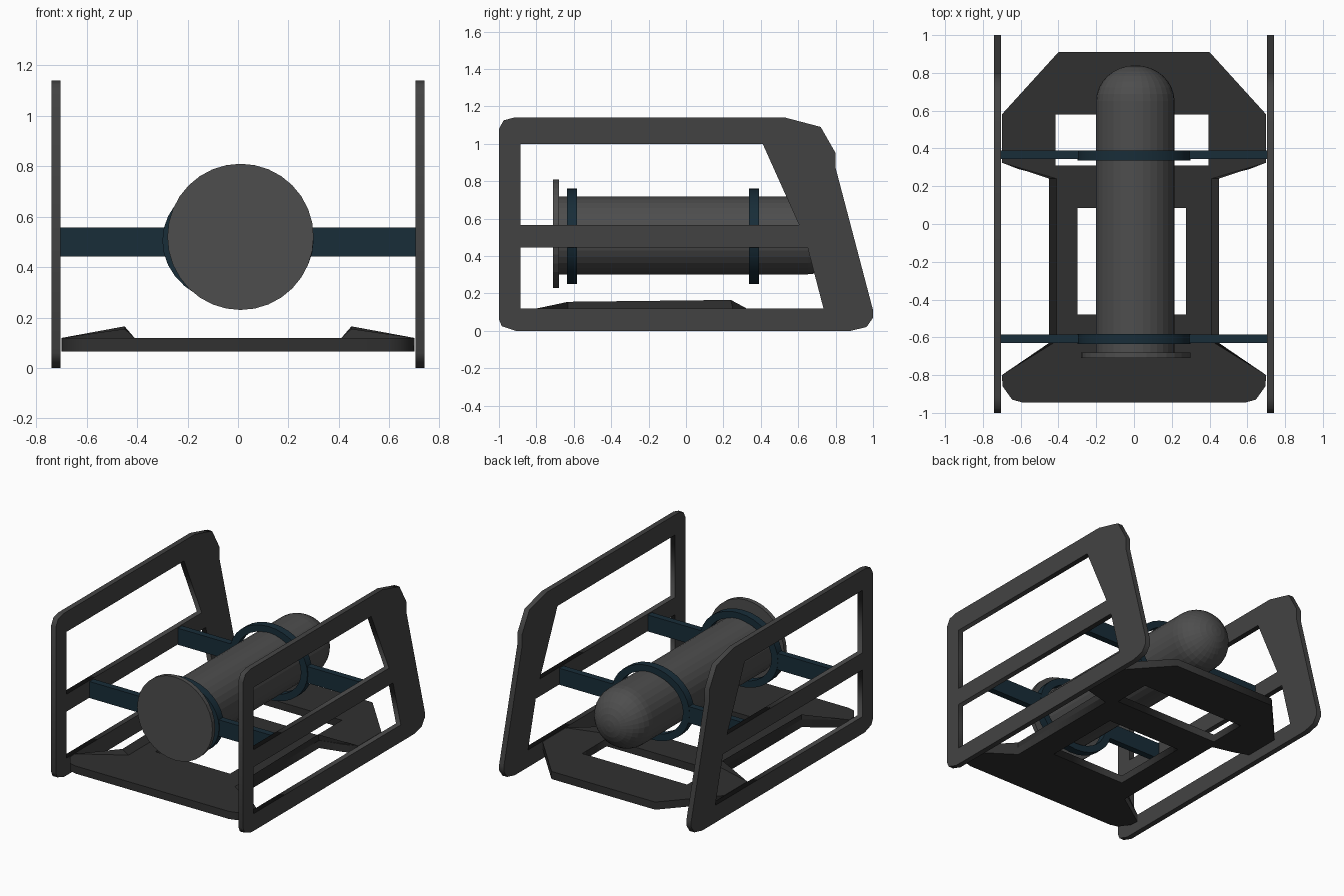
import bpy, bmesh
from math import sin, cos, pi
from mathutils import Matrix, Vector

if "Cube" in bpy.data.objects:
    bpy.data.objects.remove(bpy.data.objects["Cube"])


def material(name, rgb):
    m = bpy.data.materials.new(name)
    m.diffuse_color = (*rgb, 1)
    m.use_nodes = True
    m.node_tree.nodes["Principled BSDF"].inputs["Base Color"].default_value = m.diffuse_color
    return m


DARK = material("dark_grey", (0.055, 0.055, 0.055))
BLACK = material("black_grey", (0.03, 0.03, 0.03))
TUBE = material("tube_grey", (0.075, 0.075, 0.075))
BLUE = material("deep_blue", (0.009, 0.026, 0.04))

FLAT = Matrix.Identity(3)
SIDE = Matrix(((0, 0, 1), (1, 0, 0), (0, 1, 0)))    # profile in y-z
FRONT = Matrix(((1, 0, 0), (0, 0, -1), (0, 1, 0)))  # profile in x-z


def add(name, mesh, mat):
    mesh.materials.clear()
    mesh.materials.append(mat)
    ob = bpy.data.objects.new(name, mesh)
    bpy.context.collection.objects.link(ob)
    return ob


def panel(name, loops, thick, axes, loc, mat):
    """Flat plate: first loop is the outline, the others are holes."""
    cu = bpy.data.curves.new(name + "_profile", 'CURVE')
    cu.dimensions, cu.fill_mode, cu.extrude = '2D', 'BOTH', thick / 2
    for pts in loops:
        s = cu.splines.new('POLY')
        s.points.add(len(pts) - 1)
        for p, (u, v) in zip(s.points, pts):
            p.co = (u, v, 0, 1)
        s.use_cyclic_u = True
    tmp = bpy.data.objects.new(name + "_tmp", cu)
    bpy.context.collection.objects.link(tmp)
    dg = bpy.context.evaluated_depsgraph_get()
    me = bpy.data.meshes.new_from_object(tmp.evaluated_get(dg))
    bpy.data.objects.remove(tmp)
    me.transform(Matrix.Translation(loc) @ axes.to_4x4())
    bm = bmesh.new()
    bm.from_mesh(me)
    bmesh.ops.remove_doubles(bm, verts=bm.verts, dist=1e-4)
    bmesh.ops.recalc_face_normals(bm, faces=bm.faces)
    bm.to_mesh(me)
    bm.free()
    return add(name, me, mat)


def lathe(name, profile, cx, cz, n, mat):
    """Turn (radius, y) points round an axis along y."""
    bm = bmesh.new()
    rings = [[bm.verts.new((cx + r * cos(2 * pi * i / n), y, cz + r * sin(2 * pi * i / n)))
              for i in range(n)] for r, y in profile]
    for a, b in zip(rings, rings[1:]):
        for i in range(n):
            j = (i + 1) % n
            bm.faces.new((a[i], a[j], b[j], b[i]))
    bm.faces.new(rings[0])
    bm.faces.new(rings[-1])
    bmesh.ops.recalc_face_normals(bm, faces=bm.faces)
    me = bpy.data.meshes.new(name)
    bm.to_mesh(me)
    bm.free()
    return add(name, me, mat)


def box(name, lo, hi, mat):
    lo, hi = Vector(lo), Vector(hi)
    bm = bmesh.new()
    bmesh.ops.create_cube(bm, size=1)
    for v in bm.verts:
        v.co = (lo + hi) / 2 + v.co * (hi - lo)
    me = bpy.data.meshes.new(name)
    bm.to_mesh(me)
    bm.free()
    return add(name, me, mat)


def ellipse(a, b, n=32):
    return [(a * cos(2 * pi * i / n), b * sin(2 * pi * i / n)) for i in range(n)]


# Side frames with two window openings
outer = [(-1, .06), (-.985, .025), (-.91, 0), (.88, 0), (.965, .02), (1, .07), (1, .11),
         (.80, .87), (.80, .95), (.72, 1.09), (.53, 1.14), (-.92, 1.14), (-.975, 1.125), (-1, 1.08)]
upper = [(-.885, .565), (.605, .565), (.41, 1.0), (-.885, 1.0)]
lower = [(-.885, .12), (.735, .12), (.65, .445), (-.885, .445)]
for side, x in (("left", -.722), ("right", .722)):
    panel(side + "_side_frame", [outer, upper, lower], .037, SIDE, (x, 0, 0), DARK)

# Base plate
half = [(.59, -.945), (.645, -.93), (.695, -.86), (.70, -.80), (.45, -.63), (.45, .25),
        (.61, .29), (.70, .325), (.70, .58), (.40, .91)]
outline = half + [(-x, y) for x, y in reversed(half)]
mid_hole = [(-.30, -.48), (.275, -.48), (.275, .085), (-.30, .085)]
rear_hole = [(-.415, .31), (.395, .31), (.395, .58), (-.415, .58)]
panel("base_plate", [outline, mid_hole, rear_hole], .053, FLAT, (0, 0, .0925), BLACK)

# Raised rails along the plate's waist, tapering into the wings
for side, s in (("left", -1), ("right", 1)):
    co = [(.45, -.63, .155), (.45, .24, .165), (.70, -.80, .119), (.70, .325, .119),
          (.41, -.62, .119), (.41, .24, .119), (.45, -.63, .119), (.45, .25, .119)]
    faces = [(2, 0, 4), (0, 1, 5, 4), (1, 3, 5), (2, 6, 0), (0, 6, 7, 1), (1, 7, 3),
             (2, 4, 6), (4, 5, 7, 6), (5, 3, 7)]
    bm = bmesh.new()
    vs = [bm.verts.new((s * x, y, z)) for x, y, z in co]
    for f in faces:
        bm.faces.new([vs[i] for i in f])
    bmesh.ops.recalc_face_normals(bm, faces=bm.faces)
    me = bpy.data.meshes.new("rail")
    bm.to_mesh(me)
    bm.free()
    add(side + "_plate_rail", me, BLACK)

# Tube with domed rear end, and front disc
R = .208
dome = [(R * cos(a * pi / 16), .65 + .19 * sin(a * pi / 16)) for a in range(8)] + [(.004, .84)]
lathe("tube", [(R, -.69)] + dome, .007, .51, 32, TUBE)
lathe("front_disc", [(.29, -.71), (.29, -.68)], .01, .52, 32, TUBE)

# Clamp rings and the arms that carry them
for end, y in (("front", -.61), ("rear", .363)):
    panel(end + "_clamp_ring", [ellipse(.30, .255), ellipse(.25, .209)], .053, FRONT,
          (0, y, .505), BLUE)
    for side, s in (("left", -1), ("right", 1)):
        x0, x1 = sorted((s * .26, s * .705))
        box(f"{end}_{side}_arm", (x0, y - .02, .442), (x1, y + .025, .557), BLUE)
